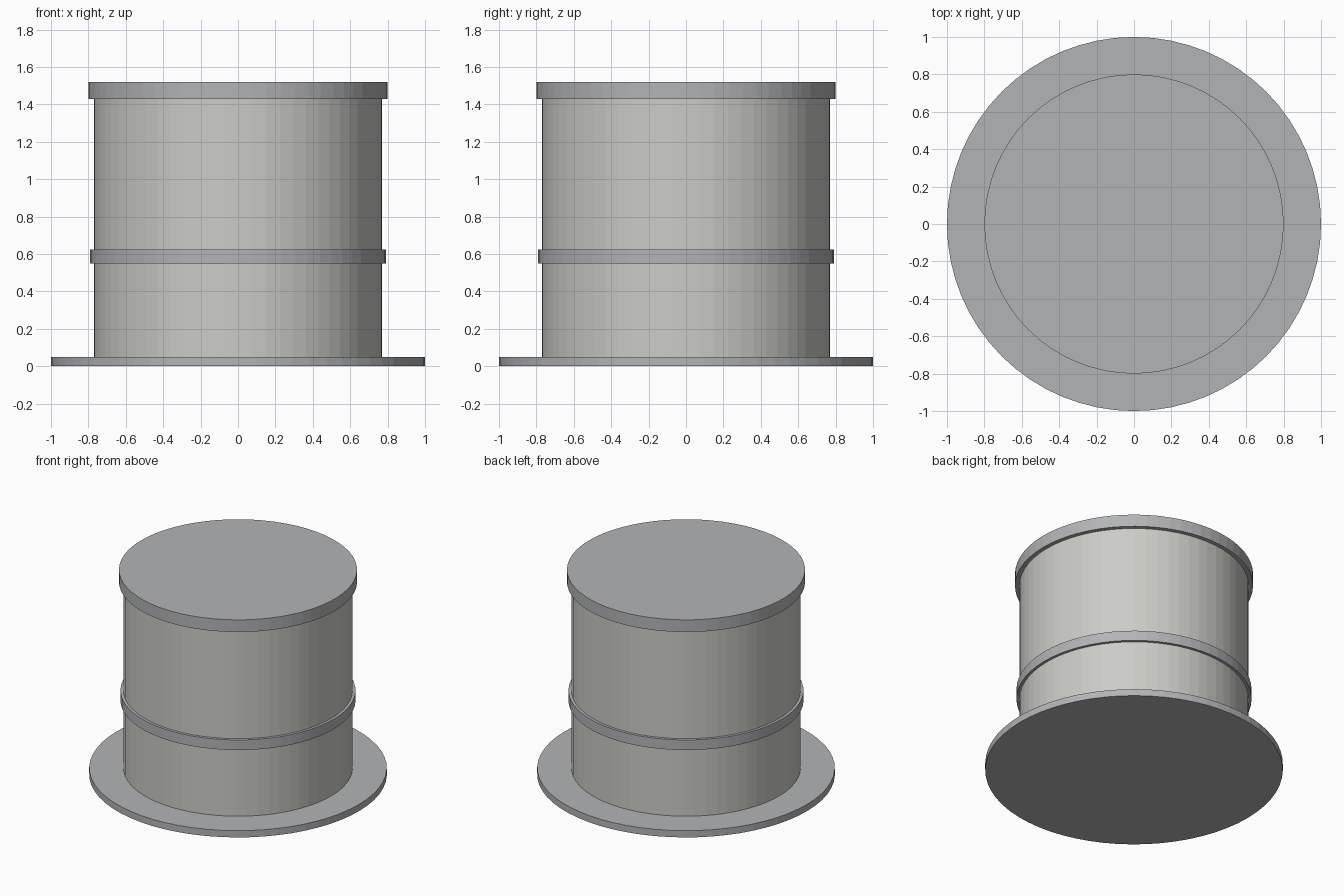
import bpy

cube = bpy.data.objects.get("Cube")
if cube:
    bpy.data.objects.remove(cube, do_unlink=True)

SIDES = 64


def material(name, colour):
    mat = bpy.data.materials.new(name)
    mat.use_nodes = True
    mat.diffuse_color = colour
    mat.node_tree.nodes["Principled BSDF"].inputs["Base Color"].default_value = colour
    return mat


def disc(name, radius, bottom, top, mat):
    """Upright flat-sided cylinder between two heights."""
    bpy.ops.mesh.primitive_cylinder_add(
        vertices=SIDES, radius=radius, depth=top - bottom,
        location=(0, 0, (bottom + top) / 2))
    obj = bpy.context.object
    obj.name = name
    obj.data.materials.append(mat)
    return obj


shell = material("light warm grey", (0.60, 0.60, 0.57, 1))
trim = material("mid cool grey", (0.45, 0.455, 0.47, 1))

# Wide foot plate, drum wall, raised middle band and overhanging lid
disc("base_plate", 1.0, 0.0, 0.05, trim)
disc("drum_body", 0.77, 0.05, 1.43, shell)
disc("middle_band", 0.79, 0.55, 0.625, trim)
disc("lid", 0.80, 1.43, 1.52, trim)
